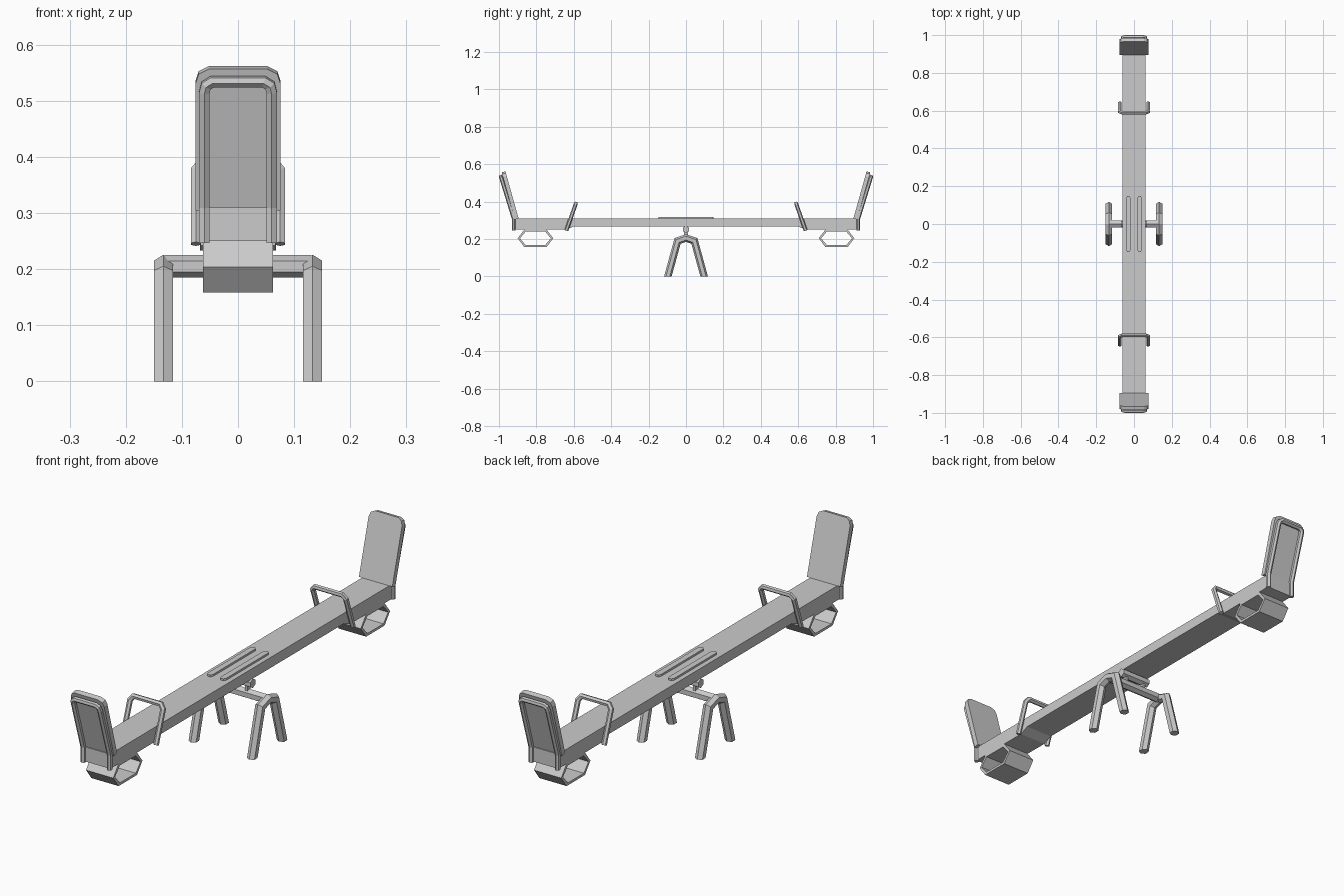
import bpy, bmesh, math
from mathutils import Vector

if "Cube" in bpy.data.objects:
    bpy.data.objects.remove(bpy.data.objects["Cube"], do_unlink=True)

grey = bpy.data.materials.new("plain grey")
grey.use_nodes = True
tone = (0.6, 0.6, 0.6, 1)
grey.diffuse_color = tone
grey.node_tree.nodes["Principled BSDF"].inputs["Base Color"].default_value = tone


def finish(name, bm):
    bmesh.ops.recalc_face_normals(bm, faces=bm.faces)
    mesh = bpy.data.meshes.new(name)
    bm.to_mesh(mesh)
    bm.free()
    mesh.materials.append(grey)
    obj = bpy.data.objects.new(name, mesh)
    bpy.context.collection.objects.link(obj)
    return obj


def tube(name, points, radius, across, end_normal=None):
    """Hexagonal tube with mitred corners; a flat side faces 'across'."""
    pts = [Vector(p) for p in points]
    dirs = [(b - a).normalized() for a, b in zip(pts, pts[1:])]
    cuts = [dirs[0]] + [(a + b).normalized() for a, b in zip(dirs, dirs[1:])] + [dirs[-1]]
    if end_normal:
        cuts[0] = cuts[-1] = Vector(end_normal)
    u = Vector(across).normalized()
    v = dirs[0].cross(u).normalized()
    angles = [math.radians(30 + 60 * k) for k in range(6)]
    ring = [pts[0] + radius * (math.cos(a) * u + math.sin(a) * v) for a in angles]
    bm = bmesh.new()
    last = None
    for i, (p, n) in enumerate(zip(pts, cuts)):
        d = dirs[max(i - 1, 0)]
        ring = [q + d * ((p - q).dot(n) / d.dot(n)) for q in ring]
        verts = [bm.verts.new(q) for q in ring]
        if last:
            for k in range(6):
                j = (k + 1) % 6
                bm.faces.new((last[k], last[j], verts[j], verts[k]))
        else:
            bm.faces.new(verts)
        last = verts
    bm.faces.new(last)
    return finish(name, bm)


def slab(name, outline, shift):
    """Flat outline pushed along a vector."""
    bm = bmesh.new()
    face = bm.faces.new([bm.verts.new(p) for p in outline])
    new = bmesh.ops.extrude_face_region(bm, geom=[face])["geom"]
    bmesh.ops.translate(bm, verts=[g for g in new if isinstance(g, bmesh.types.BMVert)], vec=shift)
    return finish(name, bm)


def mirrored(half):
    """Complete an open path by mirroring it across x."""
    return half + [(-x, y, z) for x, y, z in reversed(half)]


# Plank, thicker under the seats
W = 0.062
half = [(0.92, 0.31), (0.92, 0.25), (0.64, 0.25), (0.60, 0.267)]
profile = half + [(-y, z) for y, z in reversed(half)]
slab("plank", [(-W, y, z) for y, z in profile], (2 * W, 0, 0))

# Raised strips on the middle of the plank
for side, label in ((1, "left"), (-1, "right")):
    strip = [(0.012, 0.138), (0.006, 0.147), (-0.006, 0.147), (-0.012, 0.138)]
    strip += [(-x, -y) for x, y in strip]
    slab(label + "_strip", [(x + side * 0.03, y, 0.309) for x, y in strip], (0, 0, 0.009))

# Stand: two bent legs, cross bar and pivot
for side, label in ((1, "left"), (-1, "right")):
    x = side * 0.133
    tube(label + "_legs", [(x, -0.097, 0), (x, -0.045, 0.19), (x, 0, 0.205),
                           (x, 0.045, 0.19), (x, 0.097, 0)], 0.0195, (1, 0, 0), (0, 0, 1))
    lug = side * 0.045
    slab(label + "_pivot_lug", [(lug - 0.006, y, z) for y, z in
         ((-0.01, 0.21), (0.01, 0.21), (0.01, 0.27), (-0.01, 0.27))], (0.012, 0, 0))
tube("cross_bar", [(-0.13, 0, 0.205), (0.13, 0, 0.205)], 0.02, (0, 1, 0))
tube("pivot_bar", [(-0.068, 0, 0.252), (0.068, 0, 0.252)], 0.019, (0, 1, 0))

# Both ends: handle, backrest, frame and bumper
for s, label in ((-1, "front"), (1, "back")):
    # Leaning handle
    grip = [(0.075, s * 0.64, 0.245), (0.075, s * 0.594, 0.375), (0.062, s * 0.589, 0.39)]
    tube(label + "_handle", mirrored(grip), 0.0105, (1, 0, 0))

    # Backrest panel with rounded top corners, leaning outward
    corner = [(0.076, 0.31), (0.076, 0.535), (0.070, 0.553), (0.052, 0.562)]
    outline = corner + [(-x, z) for x, z in reversed(corner)]
    panel = [(x, s * (0.895 + (z - 0.31) * 0.28), z) for x, z in outline]
    slab(label + "_backrest", panel, (0, s * 0.02, -0.0055))

    # Tube frame behind the backrest
    frame = [(0.06, s * 0.921, 0.247), (0.06, s * 0.921, 0.31), (0.06, s * 0.984, 0.515),
             (0.057, s * 0.988, 0.527), (0.046, s * 0.990, 0.534)]
    tube(label + "_backrest_frame", mirrored(frame), 0.0105, (1, 0, 0))

    # Hollow six-sided bumper under the seat
    hexagon = [(0.095, 0), (0.06, 0.046), (-0.06, 0.046), (-0.095, 0), (-0.06, -0.046), (0.06, -0.046)]
    bm = bmesh.new()
    rings = []
    for x, scale_y, scale_z in ((-W, 1, 1), (W, 1, 1), (W, 0.87, 0.78), (-W, 0.87, 0.78)):
        rings.append([bm.verts.new((x, s * 0.805 + y * scale_y, 0.204 + z * scale_z)) for y, z in hexagon])
    for i, ring in enumerate(rings):
        after = rings[(i + 1) % 4]
        for k in range(6):
            j = (k + 1) % 6
            bm.faces.new((ring[k], ring[j], after[j], after[k]))
    finish(label + "_bumper", bm)
